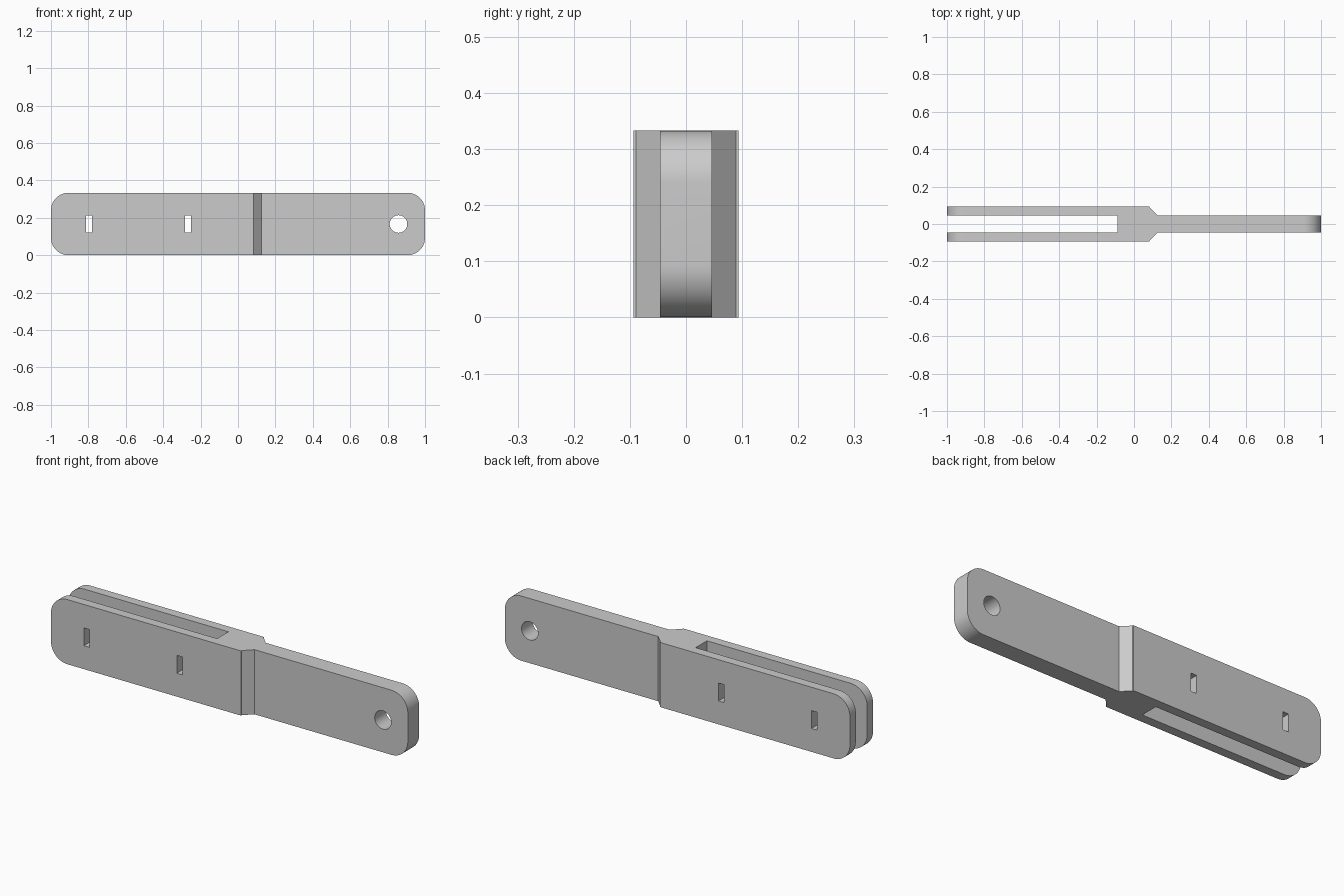
import bpy
import bmesh
from math import cos, sin, pi, radians
from mathutils import Vector

cube = bpy.data.objects.get("Cube")
if cube:
    bpy.data.objects.remove(cube, do_unlink=True)

HEIGHT = 0.333
MID_Z = HEIGHT / 2
HALF_WIDTH = 0.094    # forked end
HALF_TONGUE = 0.046   # single end and fork gap
CORNER = 0.093


def prism(name, points, direction):
    """Closed solid made by sweeping a flat outline along a direction."""
    bm = bmesh.new()
    face = bm.faces.new([bm.verts.new(p) for p in points])
    swept = bmesh.ops.extrude_face_region(bm, geom=[face])
    verts = [v for v in swept["geom"] if isinstance(v, bmesh.types.BMVert)]
    bmesh.ops.translate(bm, verts=verts, vec=Vector(direction))
    bmesh.ops.recalc_face_normals(bm, faces=bm.faces)
    mesh = bpy.data.meshes.new(name)
    bm.to_mesh(mesh)
    bm.free()
    obj = bpy.data.objects.new(name, mesh)
    bpy.context.collection.objects.link(obj)
    return obj


def arc(cx, cz, radius, start, sweep, steps):
    return [(cx + radius * cos(start + sweep * i / steps), -0.2,
             cz + radius * sin(start + sweep * i / steps))
            for i in range(steps + 1)]


def combine(target, tool, operation):
    """Apply a boolean and discard the helper."""
    bpy.context.view_layer.objects.active = target
    mod = target.modifiers.new("Cut", "BOOLEAN")
    mod.operation = operation
    mod.solver = "EXACT"
    mod.object = tool
    tool.hide_render = True
    bpy.ops.object.modifier_apply(modifier=mod.name)
    bpy.data.objects.remove(tool, do_unlink=True)


# Plan outline: fork gap, shoulder step, chamfer and narrow tongue
half = [(-0.087, HALF_TONGUE), (-1, HALF_TONGUE), (-1, HALF_WIDTH),
        (0.083, HALF_WIDTH), (0.083, 0.089), (0.126, HALF_TONGUE),
        (1, HALF_TONGUE)]
plan = half + [(x, -y) for x, y in reversed(half)]
link = prism("forked_link", [(x, y, 0) for x, y in plan], (0, 0, HEIGHT))

# Rounded ends; the envelope overshoots the flat top and bottom slightly inside
outline = []
for i, (sx, sz) in enumerate([(1, 1), (-1, 1), (-1, -1), (1, -1)]):
    outline += arc(sx * (1 - CORNER), MID_Z + sz * (MID_Z - CORNER),
                   CORNER, i * pi / 2, pi / 2, 14)
combine(link, prism("end_rounding", outline, (0, 0.4, 0)), "INTERSECT")

# Pivot hole through the tongue
hole = arc(0.858, MID_Z, 0.047, 0, 2 * pi, 40)[:-1]
combine(link, prism("pivot_cutter", hole, (0, 0.4, 0)), "DIFFERENCE")

# Two narrow slots through both fork plates
for x in (-0.797, -0.267):
    slot = [(x + sx * 0.016, -0.2, MID_Z + sz * 0.046)
            for sx, sz in [(-1, -1), (1, -1), (1, 1), (-1, 1)]]
    combine(link, prism("slot_cutter", slot, (0, 0.4, 0)), "DIFFERENCE")

# Plain grey finish
grey = bpy.data.materials.new("light_grey")
grey.use_nodes = True
colour = (0.6, 0.6, 0.6, 1)
grey.diffuse_color = colour
grey.node_tree.nodes["Principled BSDF"].inputs["Base Color"].default_value = colour
link.data.materials.clear()
link.data.materials.append(grey)

bpy.ops.object.select_all(action="DESELECT")
link.select_set(True)
bpy.context.view_layer.objects.active = link
bpy.ops.object.shade_smooth_by_angle(angle=radians(30))
